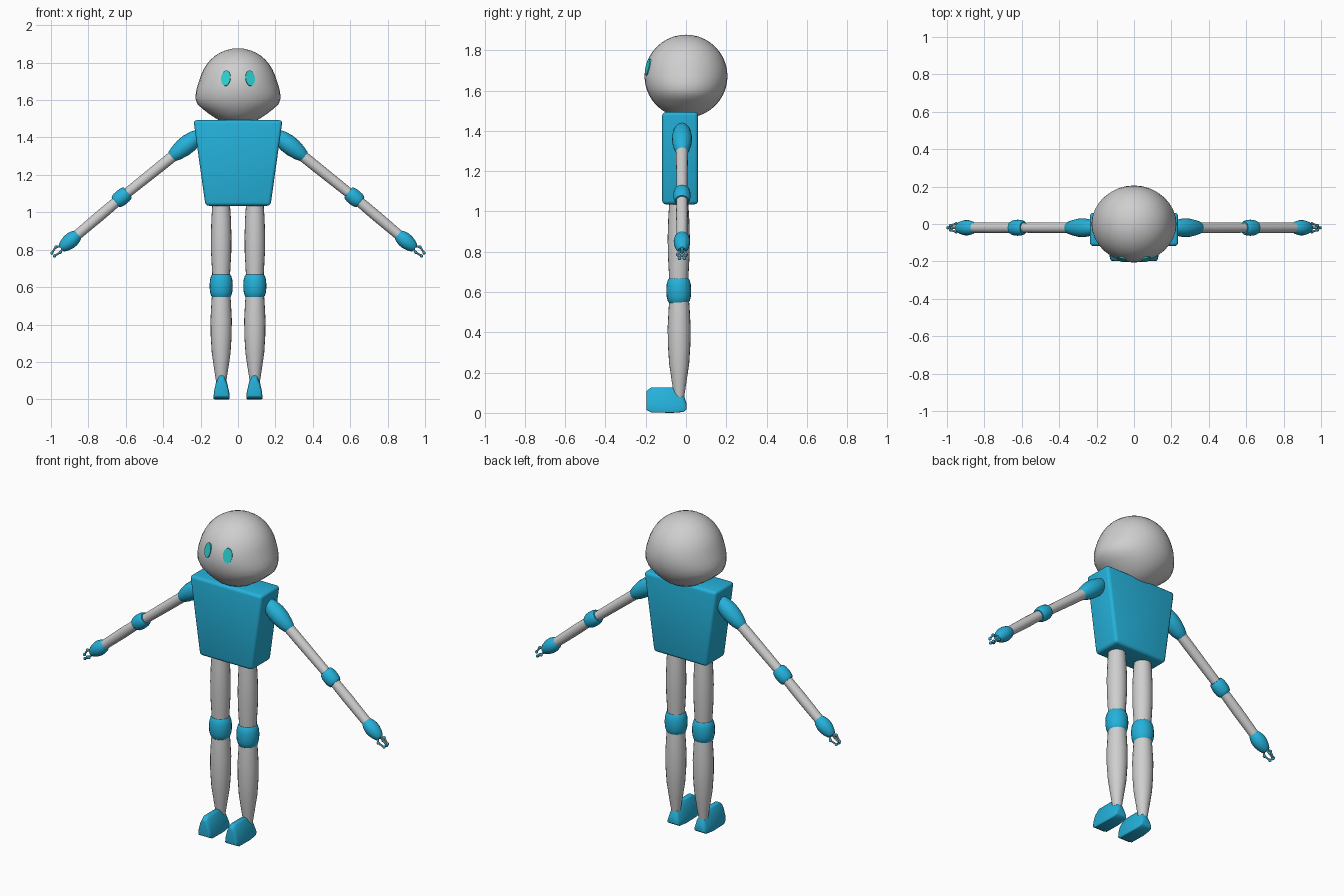
import bpy, bmesh, math
from mathutils import Vector, Matrix

if "Cube" in bpy.data.objects:
    bpy.data.objects.remove(bpy.data.objects["Cube"])


def material(name, rgb):
    m = bpy.data.materials.new(name)
    m.diffuse_color = (*rgb, 1)
    m.use_nodes = True
    m.node_tree.nodes["Principled BSDF"].inputs["Base Color"].default_value = m.diffuse_color
    return m


GREY = material("light grey", (0.62, 0.62, 0.62))
BLUE = material("sky blue", (0.018, 0.44, 0.70))
TEAL = material("turquoise", (0.025, 0.62, 0.62))


def finish(name, bm, mat, bevel=0.0, angle=40):
    bmesh.ops.recalc_face_normals(bm, faces=bm.faces)
    me = bpy.data.meshes.new(name)
    bm.to_mesh(me)
    bm.free()
    ob = bpy.data.objects.new(name, me)
    bpy.context.collection.objects.link(ob)
    me.materials.append(mat)
    bpy.ops.object.select_all(action='DESELECT')
    ob.select_set(True)
    bpy.context.view_layer.objects.active = ob
    if bevel:
        mod = ob.modifiers.new("soft edges", 'BEVEL')
        mod.width, mod.segments, mod.limit_method = bevel, 3, 'ANGLE'
        bpy.ops.object.modifier_apply(modifier=mod.name)
    bpy.ops.object.shade_smooth_by_angle(angle=math.radians(angle))
    return ob


def loft(bm, rings):
    """Skin a list of equal-length point rings and cap both ends."""
    rows = [[bm.verts.new(p) for p in ring] for ring in rings]
    n = len(rows[0])
    for a, b in zip(rows, rows[1:]):
        for i in range(n):
            bm.faces.new((a[i], a[(i + 1) % n], b[(i + 1) % n], b[i]))
    bm.faces.new(rows[0])
    bm.faces.new(rows[-1])


def lathe(name, start, end, profile, mat, sides=20):
    """Turned part: profile holds (fraction along the axis, radius)."""
    start, end = Vector(start), Vector(end)
    q = (end - start).to_track_quat('Z', 'Y')
    bm = bmesh.new()
    loft(bm, [[start.lerp(end, t) + q @ Vector((r * math.cos(2 * math.pi * i / sides),
                                                r * math.sin(2 * math.pi * i / sides), 0))
               for i in range(sides)] for t, r in profile])
    return finish(name, bm, mat)


def ball(name, centre, r, mat):
    bm = bmesh.new()
    bmesh.ops.create_uvsphere(bm, u_segments=10, v_segments=6, radius=r,
                              matrix=Matrix.Translation(centre))
    return finish(name, bm, mat, angle=60)


# Head: sphere with widened cheeks
HEAD = Vector((0, 0, 1.671))
R = 0.206
CHEEKS = [(1.40, 1.0), (1.50, 1.0), (1.545, 1.1), (1.585, 1.2), (1.62, 1.136),
          (1.70, 1.02), (1.76, 1.0), (2.0, 1.0)]
bm = bmesh.new()
bmesh.ops.create_uvsphere(bm, u_segments=32, v_segments=20, radius=R,
                          matrix=Matrix.Translation(HEAD))
for v in bm.verts:
    for (z0, f0), (z1, f1) in zip(CHEEKS, CHEEKS[1:]):
        if z0 <= v.co.z < z1:
            v.co.x *= f0 + (f1 - f0) * (v.co.z - z0) / (z1 - z0)
            break
finish("head", bm, GREY, angle=60)

# Torso: tapered box with soft edges
bm = bmesh.new()
loft(bm, [[(-w, -0.118, z), (w, -0.118, z), (w, 0.06, z), (-w, 0.06, z)]
          for w, z in ((0.174, 1.035), (0.238, 1.493))])
finish("torso", bm, BLUE, bevel=0.018)

BARREL = [(0, 0.78), (0.08, 0.88), (0.25, 0.97), (0.5, 1.0), (0.75, 0.97), (0.92, 0.88), (1, 0.78)]
POD = [(0, 0.45), (0.06, 0.62), (0.2, 0.85), (0.4, 1.0), (0.6, 0.98), (0.8, 0.82),
       (0.94, 0.62), (1, 0.45)]


def scaled(profile, r):
    return [(t, k * r) for t, k in profile]


for s, side in ((-1, "right"), (1, "left")):
    # Eye plate lying on the head surface
    d = Vector((s * 0.065, -0.19, 0.046)).normalized()
    bm = bmesh.new()
    bmesh.ops.create_cone(bm, cap_ends=True, segments=24, radius1=1, radius2=1, depth=0.008)
    place = (Matrix.Translation(HEAD + d * 0.2045) @ d.to_track_quat('Z', 'Y').to_matrix().to_4x4()
             @ Matrix.Diagonal((0.026, 0.042, 1, 1)))
    bm.transform(place)
    finish(side + "_eye", bm, TEAL)

    # Arm
    def arm(x, z):
        return Vector((s * x, -0.02, z))
    root, elbow, tip = arm(0.21, 1.41), arm(0.622, 1.08), arm(0.97, 0.785)
    lathe(side + "_upper_arm", root, elbow, [(0, 0.03), (0.5, 0.029), (1, 0.026)], GREY)
    lathe(side + "_forearm", elbow, arm(0.90, 0.845),
          [(0, 0.027), (0.4, 0.029), (1, 0.026)], GREY)
    lathe(side + "_shoulder", arm(0.195, 1.424), arm(0.362, 1.29), scaled(POD, 0.05), BLUE)
    along = (tip - root).normalized()
    lathe(side + "_elbow", elbow - along * 0.042, elbow + along * 0.042,
          scaled(BARREL, 0.043), BLUE)
    lathe(side + "_hand", arm(0.848, 0.888), arm(0.946, 0.806), scaled(POD, 0.041), BLUE)

    # Three jointed fingers around the hand axis
    base = arm(0.938, 0.812)
    q = along.to_track_quat('Z', 'Y')
    for k in range(3):
        a = 2 * math.pi * k / 3 + math.pi / 2
        out = q @ Vector((math.cos(a), math.sin(a), 0))
        p0 = base + out * 0.010
        p1 = base + along * 0.026 + out * 0.025
        p2 = base + along * 0.062 + out * 0.014
        tag = f"{side}_finger_{k + 1}"
        lathe(tag + "_inner", p0, p1, [(0, 0.006), (1, 0.006)], GREY, 8)
        lathe(tag + "_outer", p1, p2, [(0, 0.006), (1, 0.005)], GREY, 8)
        ball(tag + "_joint", p1, 0.009, BLUE)
        ball(tag + "_tip", p2, 0.009, BLUE)

    # Leg
    x = s * 0.09
    lathe(side + "_thigh", (x, -0.036, 1.06), (x, -0.036, 0.60),
          [(0, 0.046), (0.2, 0.052), (0.4, 0.055), (0.6, 0.054), (0.8, 0.049), (1, 0.044)], GREY)
    lathe(side + "_shin", (x, -0.034, 0.60), (x, -0.034, 0.08),
          [(0, 0.046), (0.15, 0.052), (0.33, 0.057), (0.5, 0.056), (0.68, 0.05),
           (0.85, 0.037), (1, 0.025)], GREY)
    lathe(side + "_knee", (x, -0.036, 0.667), (x, -0.036, 0.546), scaled(BARREL, 0.062), BLUE)

    # Foot: narrow-topped section lofted from toe to heel
    SECTION = [(-0.043, 0), (0.043, 0), (0.041, 0.3), (0.029, 0.72), (0.013, 1),
               (-0.013, 1), (-0.029, 0.72), (-0.041, 0.3)]
    STATIONS = [(-0.197, 0.85, 0.015, 0.108), (-0.172, 1, 0.002, 0.127), (-0.07, 1, 0, 0.127),
                (-0.015, 0.9, 0.004, 0.098), (0.002, 0.8, 0.015, 0.05)]
    bm = bmesh.new()
    loft(bm, [[(s * 0.088 + px * w, y, zb + pz * (zt - zb)) for px, pz in SECTION]
              for y, w, zb, zt in STATIONS])
    finish(side + "_foot", bm, BLUE, bevel=0.006)
